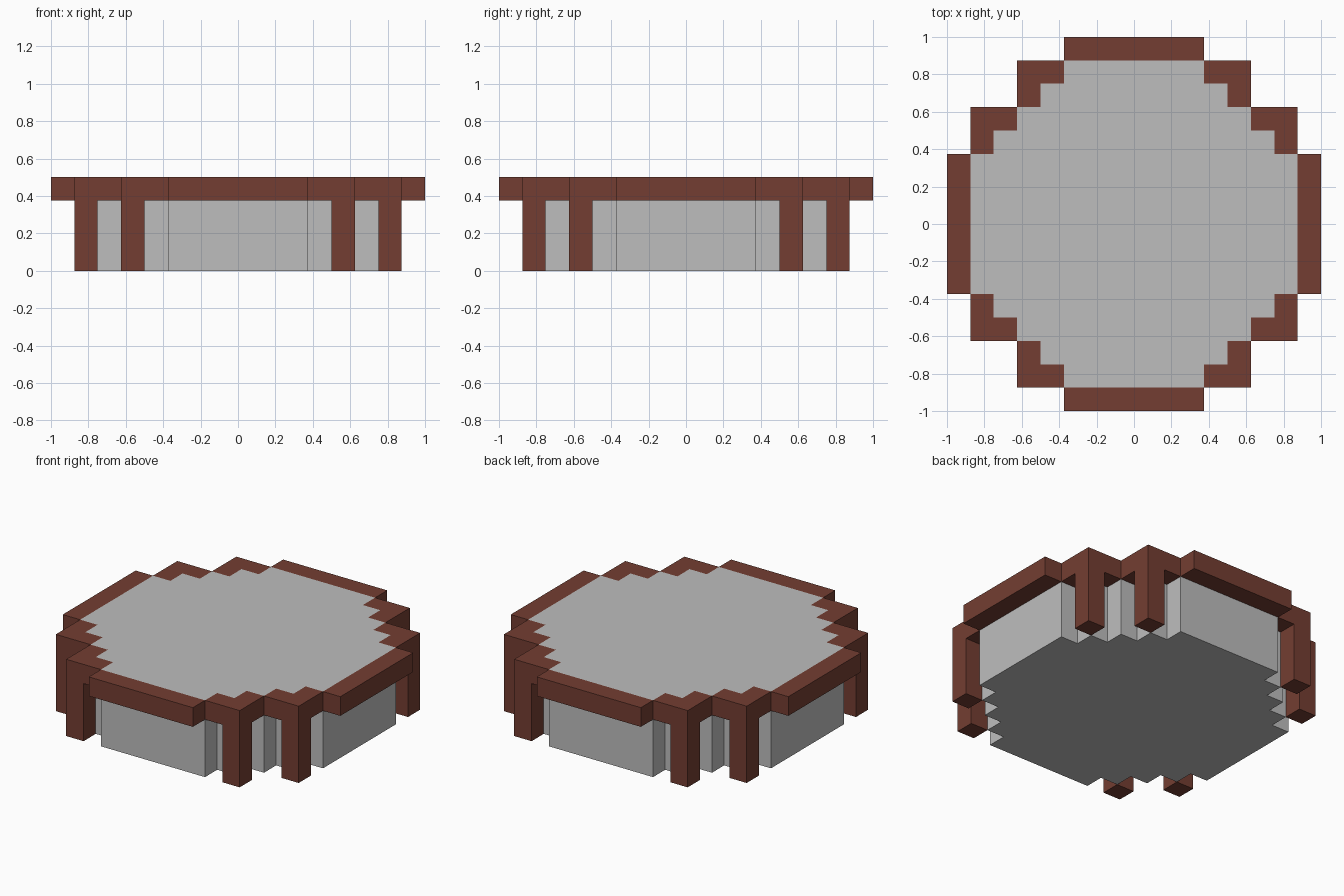
import bpy
import bmesh
from math import radians
from mathutils import Matrix, Vector

U = 0.125            # width of one block
TOP = 4 * U          # table height
RIM = 3 * U          # underside of the rim

cube = bpy.data.objects.get("Cube")
if cube:
    bpy.data.objects.remove(cube, do_unlink=True)


def make_material(name, colour):
    mat = bpy.data.materials.new(name)
    mat.use_nodes = True
    mat.diffuse_color = colour
    mat.node_tree.nodes["Principled BSDF"].inputs["Base Color"].default_value = colour
    return mat


brown = make_material("reddish brown", (0.174, 0.048, 0.032, 1))
grey = make_material("light grey", (0.515, 0.515, 0.515, 1))


def finish(bm, name, mat, turn=0):
    bmesh.ops.remove_doubles(bm, verts=bm.verts, dist=0.0001)
    bmesh.ops.dissolve_limit(bm, angle_limit=radians(1), verts=bm.verts, edges=bm.edges)
    bmesh.ops.recalc_face_normals(bm, faces=bm.faces)
    bm.transform(Matrix.Rotation(radians(90 * turn), 4, "Z"))
    mesh = bpy.data.meshes.new(name)
    bm.to_mesh(mesh)
    bm.free()
    mesh.materials.append(mat)
    obj = bpy.data.objects.new(name, mesh)
    bpy.context.collection.objects.link(obj)


def extrude(bm, faces, dz):
    """Pull flat faces along z, keeping the originals as the other cap."""
    geom = bmesh.ops.extrude_face_region(bm, geom=faces, use_keep_orig=True)["geom"]
    verts = [g for g in geom if isinstance(g, bmesh.types.BMVert)]
    bmesh.ops.translate(bm, verts=verts, vec=Vector((0, 0, dz)))


def rect(bm, x, y, w, d, z):
    corners = ((x, y), (x + w, y), (x + w, y + d), (x, y + d))
    return bm.faces.new([bm.verts.new((a, b, z)) for a, b in corners])


# Stepped solid body, one quadrant of the outline turned four times
quadrant = []
for i in range(5):
    quadrant.append(Vector(((7 - i) * U, (3 + i) * U, 0)))
    if i < 4:
        quadrant.append(Vector(((6 - i) * U, (3 + i) * U, 0)))
bm = bmesh.new()
outline = [Matrix.Rotation(radians(90 * k), 3, "Z") @ p for k in range(4) for p in quadrant]
extrude(bm, [bm.faces.new([bm.verts.new(p) for p in outline])], TOP)
finish(bm, "body", grey)

sides = ("back", "left", "front", "right")
for k in range(4):
    # Straight rim bar on each side
    bm = bmesh.new()
    extrude(bm, [rect(bm, -3 * U, 7 * U, 6 * U, U, RIM)], U)
    finish(bm, "rim_bar_" + ("back", "right", "front", "left")[-k % 4], brown, k)

    # Two L-shaped rim corners per quadrant, each with a leg under its outer corner
    for n, (x, y) in enumerate(((4 * U, 6 * U), (6 * U, 4 * U))):
        bm = bmesh.new()
        corner = rect(bm, x, y, U, U, RIM)
        arms = [rect(bm, x - U, y, U, U, RIM), rect(bm, x, y - U, U, U, RIM)]
        bmesh.ops.remove_doubles(bm, verts=bm.verts, dist=0.0001)
        bottom = list(bm.faces)
        leg_face = max(bottom, key=lambda f: f.calc_center_median().xy.length)
        leg_edge = leg_face.calc_center_median().copy()
        extrude(bm, bottom, U)
        leg_face = min(bm.faces, key=lambda f: (f.calc_center_median() - leg_edge).length)
        leg = bmesh.ops.extrude_discrete_faces(bm, faces=[leg_face])["faces"][0]
        foot = list(leg.verts)
        top_loop = [v.co.copy() for v in foot]
        bmesh.ops.translate(bm, verts=foot, vec=Vector((0, 0, -RIM)))
        upper = [bm.verts.new(c) for c in top_loop]
        for i in range(4):
            j = (i + 1) % 4
            bm.faces.new((foot[i], foot[j], upper[j], upper[i]))
        finish(bm, f"rim_corner_with_leg_{2 * k + n + 1}", brown, k)
